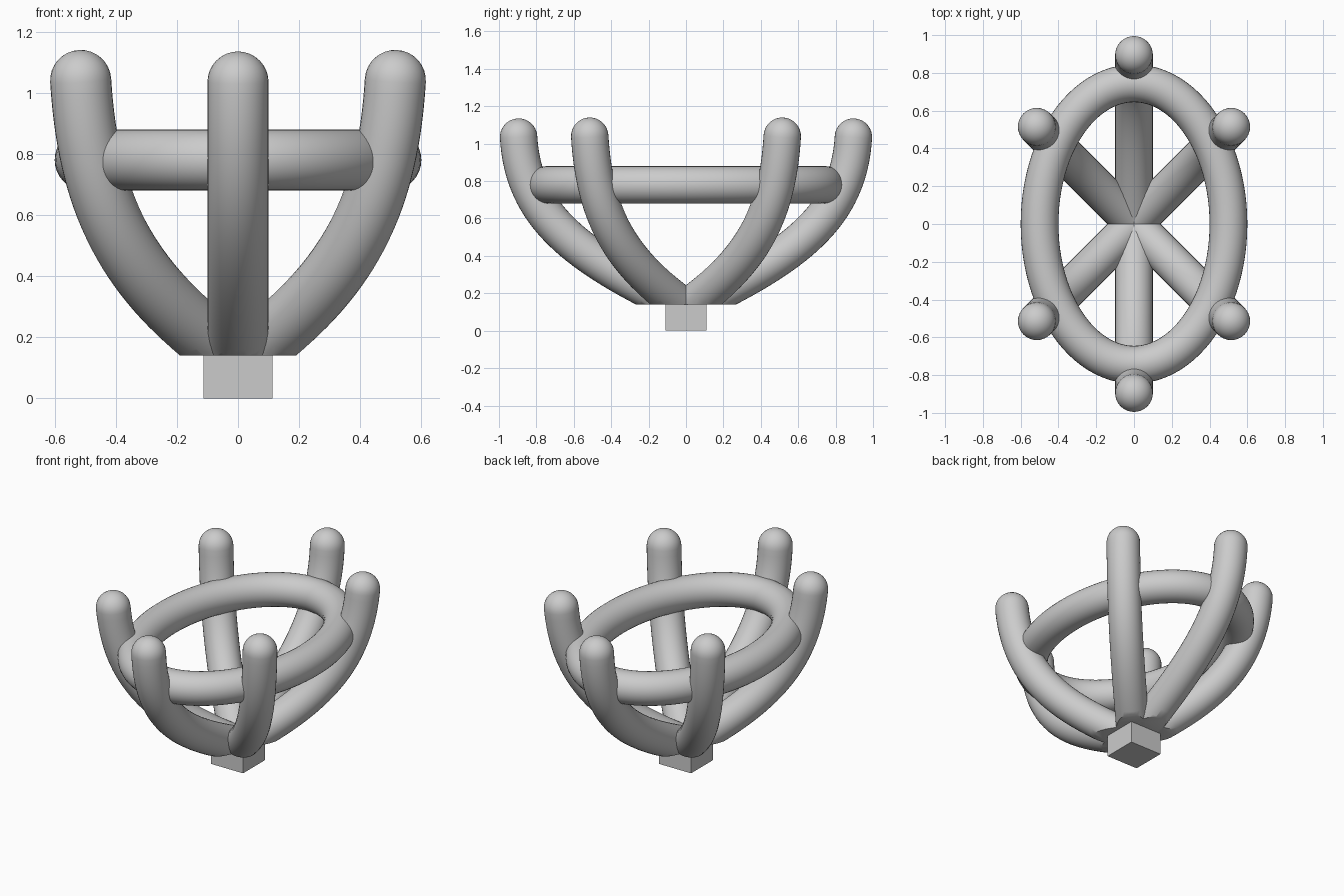
import bpy, bmesh, math
from mathutils import Vector

if "Cube" in bpy.data.objects:
    bpy.data.objects.remove(bpy.data.objects["Cube"])

R = 0.1          # tube radius
BASE_TOP = 0.14


def finish(bm, name, smooth=True):
    bmesh.ops.recalc_face_normals(bm, faces=bm.faces)
    me = bpy.data.meshes.new(name)
    bm.to_mesh(me)
    bm.free()
    ob = bpy.data.objects.new(name, me)
    bpy.context.collection.objects.link(ob)
    if smooth:
        bpy.ops.object.select_all(action='DESELECT')
        bpy.context.view_layer.objects.active = ob
        ob.select_set(True)
        bpy.ops.object.shade_smooth_by_angle(angle=math.radians(40))
    return ob


def bezier(p, t):
    u = 1 - t
    pos = p[0]*u**3 + p[1]*3*u*u*t + p[2]*3*u*t*t + p[3]*t**3
    tan = (p[1]-p[0])*u*u + (p[2]-p[1])*2*u*t + (p[3]-p[2])*t*t
    return pos, tan.normalized()


def prong(name, angle, ctrl, sides=32, steps=32, cap=8):
    """Round tube along a curve in the (radial, z) plane, domed tip, flat foot."""
    ctrl = [Vector(c) for c in ctrl]
    stations = [(*bezier(ctrl, i/steps), R) for i in range(steps + 1)]
    pos, tan, _ = stations[-1]
    for i in range(1, cap):
        a = math.pi/2 * i/cap
        stations.append((pos + tan*R*math.sin(a), tan, R*math.cos(a)))
    out = Vector((math.cos(angle), math.sin(angle), 0))
    side = Vector((-math.sin(angle), math.cos(angle), 0))
    up = Vector((0, 0, 1))
    bm = bmesh.new()
    rings = []
    for p, t, r in stations:
        c = out*p.x + up*p.y
        n = up*t.x - out*t.y
        rings.append([bm.verts.new(c + r*(math.cos(k)*side + math.sin(k)*n))
                      for k in (2*math.pi*j/sides for j in range(sides))])
    for a, b in zip(rings, rings[1:]):
        for j in range(sides):
            bm.faces.new((a[j], a[(j+1) % sides], b[(j+1) % sides], b[j]))
    tip = pos + tan*R
    tv = bm.verts.new(out*tip.x + up*tip.y)
    for j in range(sides):
        bm.faces.new((rings[-1][j], rings[-1][(j+1) % sides], tv))
    bm.faces.new(rings[0])
    # slice the foot flat where it sits on the base block
    cut = bmesh.ops.bisect_plane(bm, geom=bm.verts[:] + bm.edges[:] + bm.faces[:],
                                 plane_co=(0, 0, BASE_TOP), plane_no=(0, 0, 1),
                                 clear_inner=True)
    edges = [e for e in cut['geom_cut'] if isinstance(e, bmesh.types.BMEdge)]
    bmesh.ops.holes_fill(bm, edges=edges, sides=0)
    return finish(bm, name)


# Prongs: two long ones front and back, four shorter on the diagonals
LONG = [(0, .12), (.60, .40), (.87, .62), (.895, 1.035)]
SHORT = [(0, .12), (.48, .36), (.69, .60), (.728, 1.04)]
for i, deg in enumerate((90, 270)):
    prong(f"long_prong_{i+1}", math.radians(deg), LONG)
for i, deg in enumerate((45, 135, 225, 315)):
    prong(f"diagonal_prong_{i+1}", math.radians(deg), SHORT)

# Oval ring joining the prongs
AX, AY, RZ = 0.5, 0.745, 0.78
bm = bmesh.new()
N, M = 96, 32
grid = []
for i in range(N):
    a = 2*math.pi*i/N
    c = Vector((AX*math.cos(a), AY*math.sin(a), RZ))
    n = Vector((AY*math.cos(a), AX*math.sin(a), 0)).normalized()
    grid.append([bm.verts.new(c + R*(math.cos(k)*n + math.sin(k)*Vector((0, 0, 1))))
                 for k in (2*math.pi*j/M for j in range(M))])
for i in range(N):
    a, b = grid[i], grid[(i+1) % N]
    for j in range(M):
        bm.faces.new((a[j], a[(j+1) % M], b[(j+1) % M], b[j]))
finish(bm, "oval_ring")

# Square base block
bm = bmesh.new()
bmesh.ops.create_cube(bm, size=1)
bmesh.ops.scale(bm, vec=(.225, .22, BASE_TOP), verts=bm.verts)
bmesh.ops.translate(bm, vec=(0, 0, BASE_TOP/2), verts=bm.verts)
finish(bm, "base_block", smooth=False)
